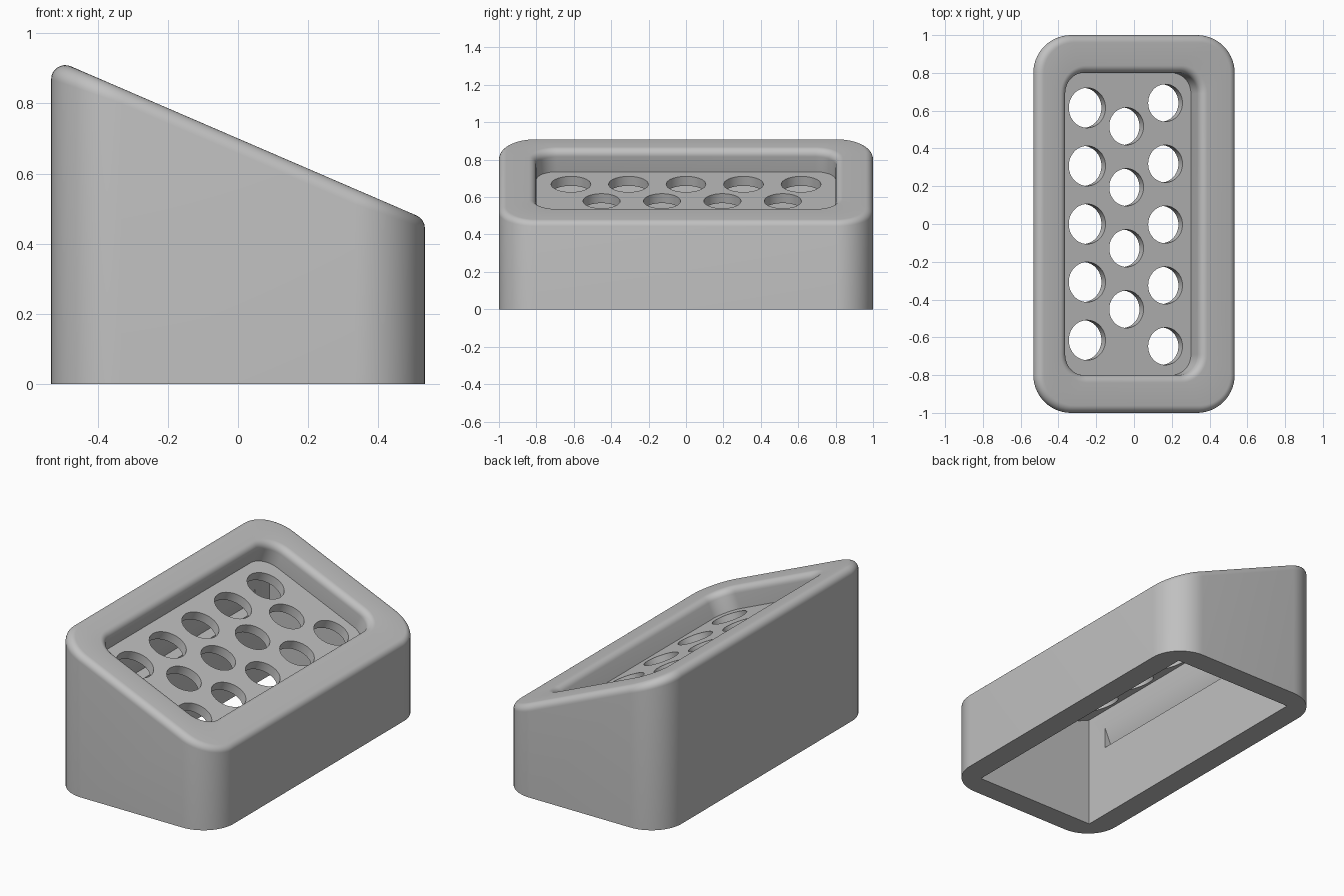
import bpy, bmesh, math
from mathutils import Vector, Matrix

if "Cube" in bpy.data.objects:
    bpy.data.objects.remove(bpy.data.objects["Cube"])

# Slanted top plane: origin, downhill direction, normal
ANGLE = math.atan(0.4315)
ORIGIN = Vector((0, 0, 0.70))
DOWNHILL = Vector((math.cos(ANGLE), 0, -math.sin(ANGLE)))
NORMAL = Vector((math.sin(ANGLE), 0, math.cos(ANGLE)))
SIDE = Vector((0, 1, 0))

HALF_X, HALF_Y, CORNER = 0.533, 1.0, 0.2
POCKET_U, POCKET_Y, POCKET_CORNER = 0.383, 0.8, 0.11
FLOOR, CEILING, FILLET = 0.127, 0.182, 0.04
STEPS = 8


def slope_point(u, y, depth):
    return ORIGIN + DOWNHILL * u + SIDE * y - NORMAL * depth


def rounded_rect(hx, hy, radius, segments=14):
    """Outline points paired with their outward directions."""
    outline = []
    for i, (sx, sy) in enumerate([(1, 1), (-1, 1), (-1, -1), (1, -1)]):
        for k in range(segments + 1):
            a = math.pi / 2 * (i + k / segments)
            n = Vector((math.cos(a), math.sin(a)))
            centre = Vector((sx * (hx - radius), sy * (hy - radius)))
            outline.append((centre + n * radius, n))
    return outline


def arc(start, end, t):
    """Direction part way between two unit vectors."""
    w = start.angle(end)
    return (start * math.sin((1 - t) * w) + end * math.sin(t * w)) / math.sin(w)


def new_object(name, bm):
    bmesh.ops.recalc_face_normals(bm, faces=bm.faces)
    mesh = bpy.data.meshes.new(name)
    bm.to_mesh(mesh)
    bm.free()
    obj = bpy.data.objects.new(name, mesh)
    bpy.context.collection.objects.link(obj)
    return obj


# Body: loft from the base, over the rounded rim, down to the pocket floor
outer = rounded_rect(HALF_X, HALF_Y, CORNER)
pocket = rounded_rect(POCKET_U, POCKET_Y, POCKET_CORNER)
rings = [[Vector((p.x, p.y, 0)) for p, n in outer]]
for k in range(STEPS + 1):
    ring = []
    for p, n in outer:
        c = p - n * FILLET
        z = ORIGIN.z - math.tan(ANGLE) * c.x - FILLET / math.cos(ANGLE)
        ring.append(Vector((c.x, c.y, z)) + arc(n.to_3d(), NORMAL, k / STEPS) * FILLET)
    rings.append(ring)
for k in range(STEPS + 1):
    ring = []
    for p, n in pocket:
        c = p + n * FILLET
        inward = -(DOWNHILL * n.x + SIDE * n.y)
        ring.append(slope_point(c.x, c.y, FILLET) + arc(NORMAL, inward, k / STEPS) * FILLET)
    rings.append(ring)
rings.append([slope_point(p.x, p.y, FLOOR) for p, n in pocket])

bm = bmesh.new()
loops = [[bm.verts.new(v) for v in ring] for ring in rings]
for a, b in zip(loops, loops[1:]):
    for i in range(len(a)):
        j = (i + 1) % len(a)
        bm.faces.new((a[i], a[j], b[j], b[i]))
bm.faces.new(loops[0])
bm.faces.new(loops[-1])
body = new_object("sloped_holder_body", bm)

# Cavity cutter: open at the base, with a slanted ceiling
bm = bmesh.new()
bmesh.ops.create_cube(bm, size=2)
for v in bm.verts:
    v.co.x *= 0.397
    v.co.y *= 0.865
    if v.co.z > 0:
        v.co.z = ORIGIN.z - math.tan(ANGLE) * v.co.x - CEILING / math.cos(ANGLE)
    else:
        v.co.z = -0.1
cavity = new_object("cavity_cutter", bm)

# Groove cutter: a tilted box that bites into the tall inner wall
bm = bmesh.new()
bmesh.ops.create_cube(bm, size=2)
for v in bm.verts:
    v.co = slope_point(v.co.x * 0.312, v.co.y * 0.728, 0.25 if v.co.z > 0 else 0.401)
groove = new_object("groove_cutter", bm)

# Hole cutters: three staggered rows through the pocket floor
ROWS = [(-0.248, 0.106, 5, 0.3075, 0.0),
        (-0.04, 0.099, 4, 0.323, 0.033),
        (0.166, 0.099, 5, 0.322, -0.003)]
tilt = Matrix((DOWNHILL, SIDE, NORMAL)).transposed().to_4x4()
bm = bmesh.new()
for x, radius, count, pitch, shift in ROWS:
    u = (x + math.sin(ANGLE) * FLOOR) / math.cos(ANGLE)
    for i in range(count):
        y = (i - (count - 1) / 2) * pitch + shift
        place = Matrix.Translation(slope_point(u, y, 0.155))
        bmesh.ops.create_cone(bm, cap_ends=True, segments=48, radius1=radius,
                              radius2=radius, depth=0.11, matrix=place @ tilt)
holes = new_object("hole_cutters", bm)

# Cut the body
bpy.context.view_layer.objects.active = body
for cutter in (cavity, groove, holes):
    cutter.hide_render = True
    mod = body.modifiers.new(cutter.name, "BOOLEAN")
    mod.operation = "DIFFERENCE"
    mod.solver = "EXACT"
    mod.object = cutter
    bpy.ops.object.modifier_apply(modifier=mod.name)
    bpy.data.objects.remove(cutter)

# Material and shading
grey = bpy.data.materials.new("plain_grey")
grey.use_nodes = True
colour = (0.53, 0.53, 0.53, 1)
grey.diffuse_color = colour
grey.node_tree.nodes["Principled BSDF"].inputs["Base Color"].default_value = colour
body.data.materials.clear()
body.data.materials.append(grey)
bpy.ops.object.select_all(action="DESELECT")
body.select_set(True)
bpy.ops.object.shade_smooth_by_angle(angle=math.radians(30))
